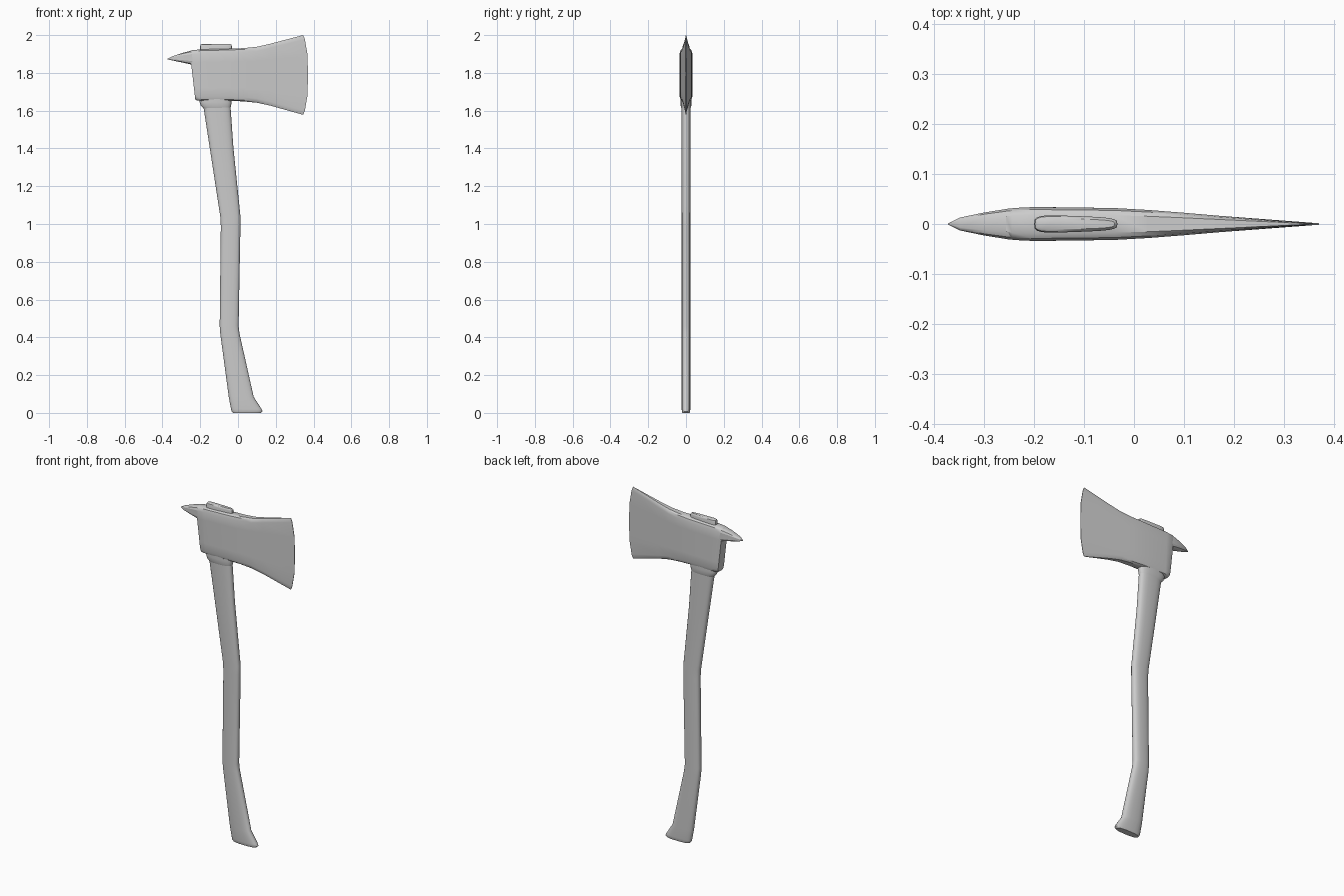
import bpy, bmesh, math

cube = bpy.data.objects.get("Cube")
if cube:
    bpy.data.objects.remove(cube, do_unlink=True)

grey = bpy.data.materials.new("plain_grey")
grey.use_nodes = True
grey.diffuse_color = (0.6, 0.6, 0.6, 1)
grey.node_tree.nodes["Principled BSDF"].inputs["Base Color"].default_value = (0.6, 0.6, 0.6, 1)


def loft(name, rings, angle=35):
    """Skin equal-length point rings into a closed, smooth-shaded solid."""
    bm = bmesh.new()
    loops = [[bm.verts.new(p) for p in ring] for ring in rings]
    for a, b in zip(loops, loops[1:]):
        for i in range(len(a)):
            j = (i + 1) % len(a)
            bm.faces.new((a[i], a[j], b[j], b[i]))
    bm.faces.new(loops[0])
    bm.faces.new(loops[-1])
    bmesh.ops.recalc_face_normals(bm, faces=bm.faces)
    mesh = bpy.data.meshes.new(name)
    bm.to_mesh(mesh)
    bm.free()
    mesh.materials.append(grey)
    obj = bpy.data.objects.new(name, mesh)
    bpy.context.collection.objects.link(obj)
    bpy.ops.object.select_all(action="DESELECT")
    obj.select_set(True)
    bpy.context.view_layer.objects.active = obj
    bpy.ops.object.shade_smooth_by_angle(angle=math.radians(angle))
    return obj


def oval(z, x0, x1, w, power=0.75, taper=0.0, n=24):
    """Flat rounded section across the handle; taper narrows the +x end."""
    ring = []
    for i in range(n):
        c, s = math.cos(math.tau * i / n), math.sin(math.tau * i / n)
        u = math.copysign(abs(c) ** power, c)
        v = math.copysign(abs(s) ** power, s)
        ring.append(((x0 + x1) / 2 + u * (x1 - x0) / 2, v * w * (1 - taper * u), z))
    return ring


def blade_section(xb, xt, zb, zt, w, bulge=0.0, corner=0.022):
    """Upright section with chamfered corners, leaning from xb to xt."""
    c = corner / (zt - zb)
    side = [(0.0, 0.55), (c * 0.3, 0.85), (c, 1.0), (0.25, 1.0), (0.5, 1.0),
            (0.75, 1.0), (1 - c, 1.0), (1 - c * 0.3, 0.85), (1.0, 0.55)]
    full = side + [(t, -k) for t, k in reversed(side)]
    return [(xb + (xt - xb) * t + bulge * (1 - (2 * t - 1) ** 4),
             w * k, zb + (zt - zb) * t) for t, k in full]


# Handle: curved shaft with a flared foot
loft("handle", [oval(*s) for s in [
    (0.0, -0.027, 0.122, 0.019), (0.008, -0.034, 0.13, 0.022),
    (0.02, -0.037, 0.125, 0.023), (0.085, -0.049, 0.083, 0.023),
    (0.42, -0.094, 0.008, 0.023), (0.46, -0.097, 0.003, 0.023),
    (0.99, -0.091, 0.013, 0.023), (1.04, -0.094, 0.013, 0.023),
    (1.4, -0.149, -0.024, 0.024), (1.64, -0.186, -0.041, 0.025)]])

# Collar where the shaft enters the head
loft("handle_collar", [oval(*s) for s in [
    (1.612, -0.183, -0.041, 0.024), (1.625, -0.196, -0.037, 0.028),
    (1.645, -0.203, -0.034, 0.029), (1.67, -0.203, -0.034, 0.029)]])

# Wedge showing through the top of the head
loft("eye_wedge", [oval(z, -0.2 + d, -0.033 - d, 0.016 - d, 0.5, 0.2) for z, d in
                   [(1.9, 0), (1.943, 0), (1.949, 0.002), (1.952, 0.006)]])

# Head: thick poll tapering to a flared cutting edge
loft("axe_head", [blade_section(*s) for s in [
    (-0.226, -0.256, 1.658, 1.916, 0.027),
    (-0.218, -0.244, 1.654, 1.92, 0.032),
    (-0.19, -0.2, 1.652, 1.924, 0.034),
    (-0.04, -0.04, 1.652, 1.928, 0.032),
    (0.03, 0.03, 1.649, 1.931, 0.028),
    (0.1, 0.1, 1.642, 1.938, 0.0225),
    (0.17, 0.17, 1.627, 1.954, 0.0165),
    (0.345, 0.345, 1.578, 2.0, 0.0015, 0.025)]])

# Pick: rear spike, drooping to a point
loft("rear_pick", [blade_section(x, x, zb, zt, w, 0, (zt - zb) * 0.25) for x, zb, zt, w in [
    (-0.2, 1.836, 1.922, 0.032), (-0.25, 1.845, 1.917, 0.031),
    (-0.3, 1.856, 1.904, 0.023), (-0.348, 1.866, 1.888, 0.013),
    (-0.372, 1.872, 1.876, 0.001)]])
